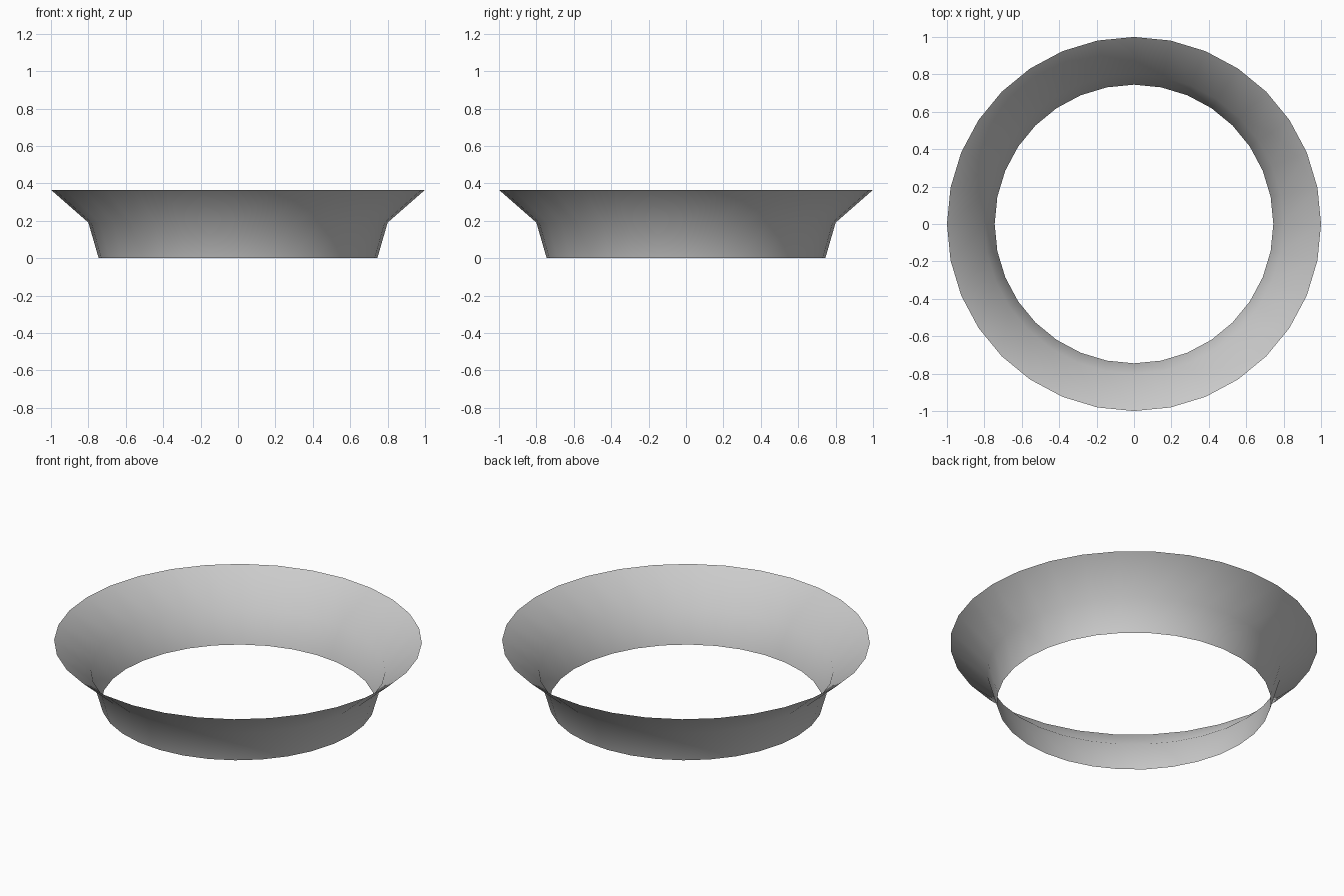
import bpy, bmesh
from math import cos, sin, tau

if "Cube" in bpy.data.objects:
    bpy.data.objects.remove(bpy.data.objects["Cube"])

SIDES = 32
# (radius, height) from the foot up to the flared rim
PROFILE = [(0.745, 0.0), (0.80, 0.19), (1.0, 0.365)]

# Open flared ring: revolve the profile as a single-walled shell
bm = bmesh.new()
rings = [[bm.verts.new((r * cos(tau * i / SIDES), r * sin(tau * i / SIDES), z))
          for i in range(SIDES)] for r, z in PROFILE]
for low, high in zip(rings, rings[1:]):
    for i in range(SIDES):
        j = (i + 1) % SIDES
        bm.faces.new((low[i], low[j], high[j], high[i])).smooth = True

mesh = bpy.data.meshes.new("flared_ring")
bm.to_mesh(mesh)
bm.free()
ring = bpy.data.objects.new("flared_ring", mesh)
bpy.context.collection.objects.link(ring)
